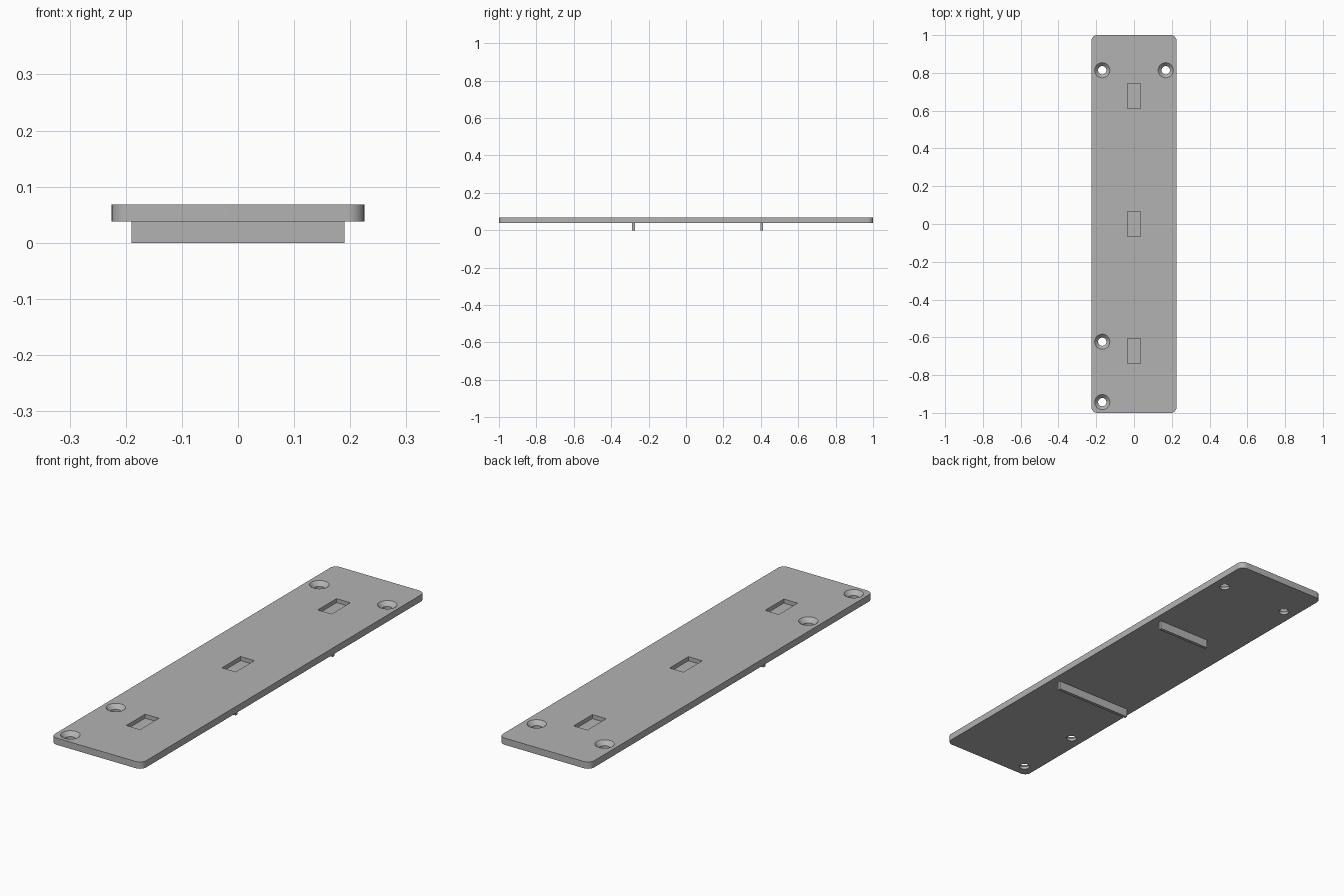
import bpy
import bmesh
from mathutils import Matrix

if "Cube" in bpy.data.objects:
    bpy.data.objects.remove(bpy.data.objects["Cube"])

BOTTOM, TOP = 0.038, 0.068
HALF_WIDTH = 0.225

grey = bpy.data.materials.new("plain grey")
grey.use_nodes = True
colour = (0.45, 0.45, 0.45, 1)
grey.diffuse_color = colour
grey.node_tree.nodes["Principled BSDF"].inputs["Base Color"].default_value = colour


def add_box(bm, x0, x1, y0, y1, z0, z1):
    centre = ((x0 + x1) / 2, (y0 + y1) / 2, (z0 + z1) / 2)
    size = (x1 - x0, y1 - y0, z1 - z0, 1)
    bmesh.ops.create_cube(bm, size=1, matrix=Matrix.Translation(centre) @ Matrix.Diagonal(size))


def add_cone(bm, x, y, z0, z1, r0, r1):
    bmesh.ops.create_cone(bm, cap_ends=True, segments=48, radius1=r0, radius2=r1, depth=z1 - z0,
                          matrix=Matrix.Translation((x, y, (z0 + z1) / 2)))


def make_object(name, bm):
    mesh = bpy.data.meshes.new(name)
    bm.to_mesh(mesh)
    bm.free()
    mesh.materials.append(grey)
    obj = bpy.data.objects.new(name, mesh)
    bpy.context.collection.objects.link(obj)
    return obj


def cut(target, name, bm):
    cutter = make_object(name, bm)
    cutter.hide_render = True
    mod = target.modifiers.new(name, "BOOLEAN")
    mod.operation = "DIFFERENCE"
    mod.solver = "EXACT"
    mod.object = cutter
    bpy.context.view_layer.objects.active = target
    bpy.ops.object.modifier_apply(modifier=mod.name)
    bpy.data.objects.remove(cutter)


# Flat plate with rounded corners
bm = bmesh.new()
add_box(bm, -HALF_WIDTH, HALF_WIDTH, -1, 1, BOTTOM, TOP)
upright = [e for e in bm.edges if abs(e.verts[0].co.z - e.verts[1].co.z) > 0.01]
bmesh.ops.bevel(bm, geom=upright, offset=0.03, segments=10, profile=0.5, affect="EDGES")
plate = make_object("plate", bm)

# Blind rectangular pockets along the centre line
pockets = bmesh.new()
for y in (0.678, 0.001, -0.673):
    add_box(pockets, -0.034, 0.034, y - 0.066, y + 0.066, TOP - 0.018, TOP + 0.02)
cut(plate, "pocket_cutter", pockets)

# Countersunk screw holes: straight bore, then a conical seat
holes = [(-0.168, 0.814), (0.168, 0.814), (-0.168, -0.623), (-0.168, -0.943)]
bores, seats = bmesh.new(), bmesh.new()
for x, y in holes:
    add_cone(bores, x, y, BOTTOM - 0.02, TOP + 0.02, 0.022, 0.022)
    add_cone(seats, x, y, TOP - 0.019, TOP + 0.001, 0.021, 0.041)
cut(plate, "bore_cutter", bores)
cut(plate, "seat_cutter", seats)

# Locating ribs under the plate
for name, x0, x1, y in (("front_rib", -0.19, 0.19, -0.281), ("back_rib", -0.07, 0.19, 0.404)):
    bm = bmesh.new()
    add_box(bm, x0, x1, y - 0.007, y + 0.007, 0, BOTTOM)
    make_object(name, bm)

# Smooth the round walls, keep the edges sharp
bpy.ops.object.select_all(action="DESELECT")
plate.select_set(True)
bpy.context.view_layer.objects.active = plate
bpy.ops.object.shade_smooth_by_angle(angle=0.5)
